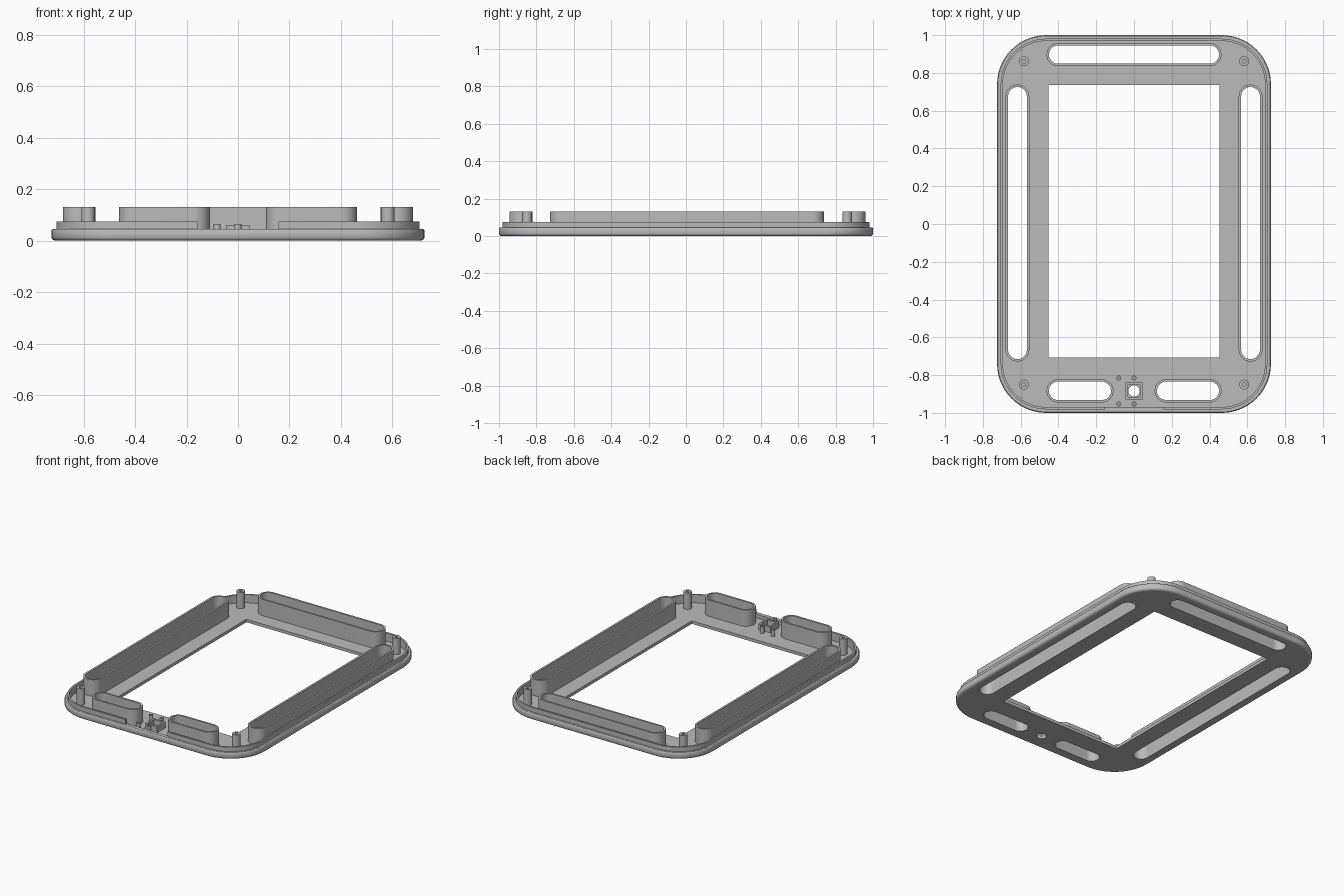
import bpy, bmesh
from math import cos, sin, pi, radians

old = bpy.data.objects.get("Cube")
if old:
    bpy.data.objects.remove(old, do_unlink=True)

grey = bpy.data.materials.new("plain grey")
grey.use_nodes = True
grey.diffuse_color = (0.5, 0.5, 0.5, 1)
grey.node_tree.nodes["Principled BSDF"].inputs["Base Color"].default_value = (0.5, 0.5, 0.5, 1)

HALF_X, HALF_Y, CORNER = 0.725, 1.0, 0.26
FLOOR, LEDGE, LIP_TOP, WALL_TOP = 0.02, 0.045, 0.075, 0.13


def round_rect(cx, cy, hx, hy, r, steps=14):
    """Counter-clockwise outline, starting at the right end of the front edge."""
    pts = []
    for k, (sx, sy) in enumerate([(1, -1), (1, 1), (-1, 1), (-1, -1)]):
        for i in range(steps + 1):
            a = -pi / 2 + (k + i / steps) * pi / 2
            pts.append((cx + sx * (hx - r) + r * cos(a), cy + sy * (hy - r) + r * sin(a)))
    return pts


def inset_outline(d):
    return round_rect(0, 0, HALF_X - d, HALF_Y - d, CORNER - d)


def circle(cx, cy, r, n=24):
    return [(cx + r * cos(2 * pi * i / n), cy + r * sin(2 * pi * i / n)) for i in range(n)]


def rect(x0, x1, y0, y1):
    return [(x0, y0), (x1, y0), (x1, y1), (x0, y1)]


def finish(name, bm):
    bmesh.ops.remove_doubles(bm, verts=bm.verts, dist=0.00005)
    bmesh.ops.recalc_face_normals(bm, faces=bm.faces)
    mesh = bpy.data.meshes.new(name)
    bm.to_mesh(mesh)
    bm.free()
    mesh.materials.append(grey)
    ob = bpy.data.objects.new(name, mesh)
    bpy.context.collection.objects.link(ob)
    bpy.ops.object.select_all(action='DESELECT')
    ob.select_set(True)
    bpy.context.view_layer.objects.active = ob
    bpy.ops.object.shade_smooth_by_angle(angle=radians(30))
    return ob


def prism(name, loops, z0, z1):
    """Extrude a flat outline; any further loops become holes."""
    cu = bpy.data.curves.new(name + " outline", 'CURVE')
    cu.dimensions, cu.fill_mode, cu.extrude = '2D', 'BOTH', (z1 - z0) / 2
    for loop in loops:
        sp = cu.splines.new('POLY')
        sp.points.add(len(loop) - 1)
        for p, (x, y) in zip(sp.points, loop):
            p.co = (x, y, 0, 1)
        sp.use_cyclic_u = True
    tmp = bpy.data.objects.new(name + " outline", cu)
    bpy.context.collection.objects.link(tmp)
    mesh = bpy.data.meshes.new_from_object(tmp.evaluated_get(bpy.context.evaluated_depsgraph_get()))
    bm = bmesh.new()
    bm.from_mesh(mesh)
    bmesh.ops.translate(bm, verts=bm.verts, vec=(0, 0, (z0 + z1) / 2))
    bpy.data.objects.remove(tmp, do_unlink=True)
    bpy.data.curves.remove(cu)
    bpy.data.meshes.remove(mesh)
    return finish(name, bm)


# Slots: centre and half sizes
slots = {
    "left_slot": (0.617, 0.005, 0.0625, 0.733),
    "right_slot": (-0.617, 0.005, 0.0625, 0.733),
    "back_slot": (0, 0.897, 0.463, 0.0615),
    "front_left_slot": (0.286, -0.883, 0.177, 0.0615),
    "front_right_slot": (-0.286, -0.883, 0.177, 0.0615),
}
THICK = 0.013


def slot_outline(slot, d=0):
    cx, cy, hx, hy = slot
    return round_rect(cx, cy, hx - d, hy - d, min(hx, hy) - d - 0.0005)


# Floor plate with window, slots and button hole
BUTTON_Y = -0.884
holes = [slot_outline(s, THICK) for s in slots.values()]
holes += [rect(-0.452, 0.452, -0.707, 0.735), circle(0, BUTTON_Y, 0.03)]
prism("floor_plate", [inset_outline(0.015)] + holes, 0, FLOOR)

# Outer rim, swept from a rounded profile of (inset, height)
profile = [(0.015, 0), (0.008, 0.002), (0.003, 0.006), (0, 0.012), (0, 0.039),
           (0.002, 0.043), (0.005, LEDGE), (0.031, LEDGE), (0.031, FLOOR)]
bm = bmesh.new()
rings = [[bm.verts.new((x, y, z)) for x, y in inset_outline(d)] for d, z in profile]
for a, b in zip(rings, rings[1:]):
    for i in range(len(a)):
        j = (i + 1) % len(a)
        bm.faces.new((a[i], a[j], b[j], b[i]))
finish("outer_rim", bm)

# Raised lip, open at the middle of the front
def open_path(d):
    y = -(HALF_Y - d)
    return [(0.157, y)] + inset_outline(d) + [(-0.157, y)]


prism("raised_lip", [open_path(0.019) + open_path(0.031)[::-1]], LEDGE, LIP_TOP)

# Slot walls
for name, slot in slots.items():
    prism(name + "_wall", [slot_outline(slot), slot_outline(slot, THICK)], FLOOR, WALL_TOP)

# Corner screw posts
for side, x in (("left", 0.583), ("right", -0.583)):
    for end, y in (("back", 0.862), ("front", -0.85)):
        prism(f"{end}_{side}_screw_post", [circle(x, y, 0.026), circle(x, y, 0.01)], FLOOR, WALL_TOP)

# Button frame and its small pins
prism("button_frame", [rect(-0.045, 0.045, BUTTON_Y - 0.045, BUTTON_Y + 0.045),
                       rect(-0.033, 0.033, BUTTON_Y - 0.033, BUTTON_Y + 0.033)], FLOOR, 0.06)
for x in (-0.081, 0):
    for y in (-0.815, -0.953):
        prism("button_pin", [circle(x, y, 0.0135, 16), circle(x, y, 0.005, 16)], FLOOR, 0.065)
